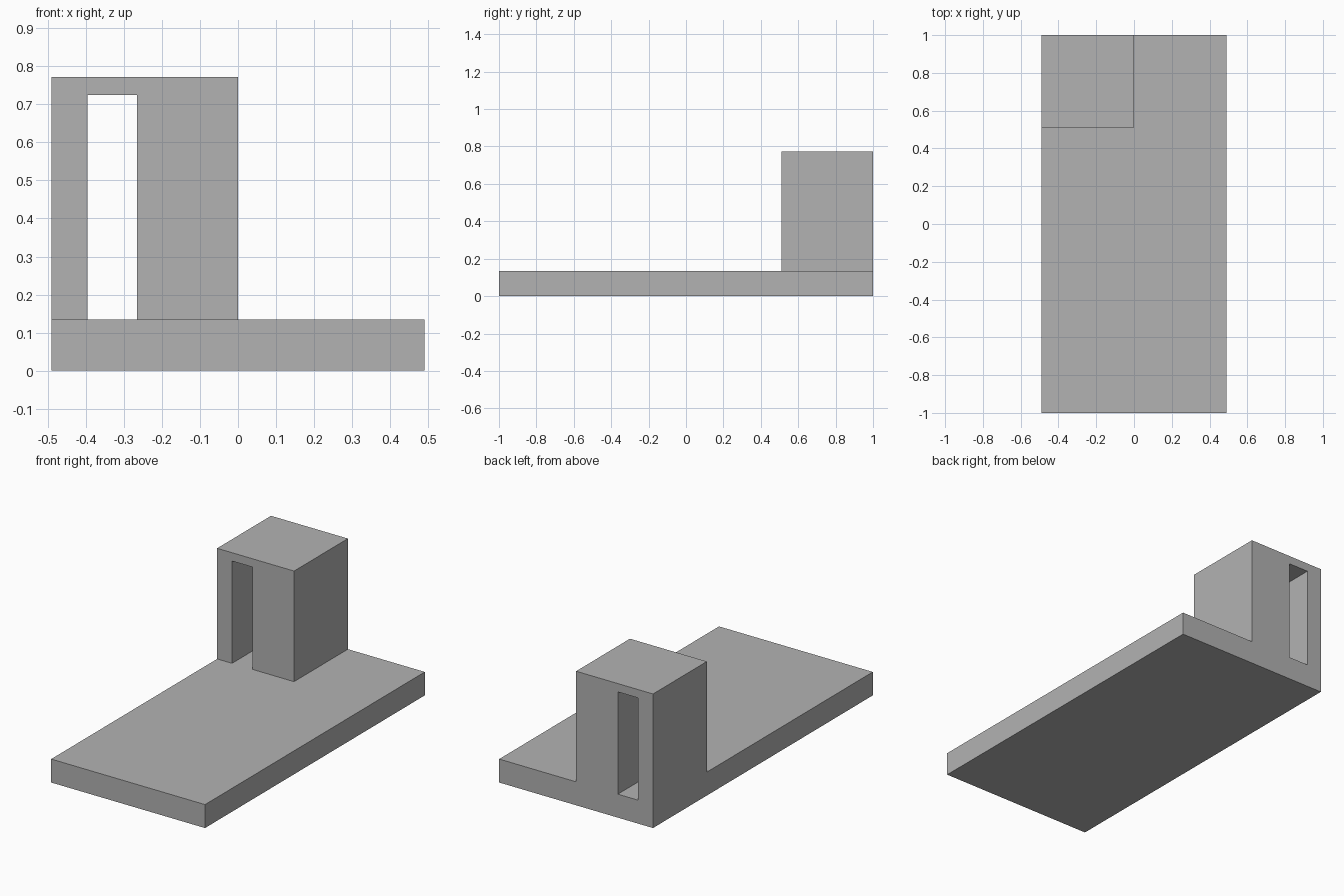
import bpy
import bmesh

cube = bpy.data.objects.get("Cube")
if cube:
    bpy.data.objects.remove(cube, do_unlink=True)

HALF_WIDTH, BASE_TOP = 0.49, 0.135

grey = bpy.data.materials.new("plain_grey")
grey.use_nodes = True
colour = (0.448, 0.448, 0.448, 1)
grey.diffuse_color = colour
grey.node_tree.nodes["Principled BSDF"].inputs["Base Color"].default_value = colour


def extrude_profile(name, outline, y_front, y_back, open_bottom=None):
    """Extrude an x-z outline along y; optionally leave faces at one height open."""
    bm = bmesh.new()
    face = bm.faces.new([bm.verts.new((x, y_front, z)) for x, z in outline])
    result = bmesh.ops.extrude_face_region(bm, geom=[face], use_keep_orig=True)
    moved = [v for v in result["geom"] if isinstance(v, bmesh.types.BMVert)]
    bmesh.ops.translate(bm, verts=moved, vec=(0, y_back - y_front, 0))
    bmesh.ops.recalc_face_normals(bm, faces=bm.faces)
    if open_bottom is not None:
        hidden = [f for f in bm.faces
                  if all(abs(v.co.z - open_bottom) < 0.001 for v in f.verts)]
        bmesh.ops.delete(bm, geom=hidden, context="FACES")
    mesh = bpy.data.meshes.new(name)
    bm.to_mesh(mesh)
    bm.free()
    mesh.materials.append(grey)
    obj = bpy.data.objects.new(name, mesh)
    bpy.context.collection.objects.link(obj)
    return obj


def rectangle(x0, x1, z0, z1):
    return [(x0, z0), (x1, z0), (x1, z1), (x0, z1)]


# Flat base slab
extrude_profile("base_slab", rectangle(-HALF_WIDTH, HALF_WIDTH, 0, BASE_TOP), -1, 1)

# Corner block with a tall passage running front to back
slot_left, slot_right, slot_top, block_top = -0.395, -0.266, 0.724, 0.772
block_outline = [
    (-HALF_WIDTH, BASE_TOP), (slot_left, BASE_TOP), (slot_left, slot_top),
    (slot_right, slot_top), (slot_right, BASE_TOP), (0, BASE_TOP),
    (0, block_top), (-HALF_WIDTH, block_top),
]
extrude_profile("corner_block", block_outline, 0.51, 1, open_bottom=BASE_TOP)
